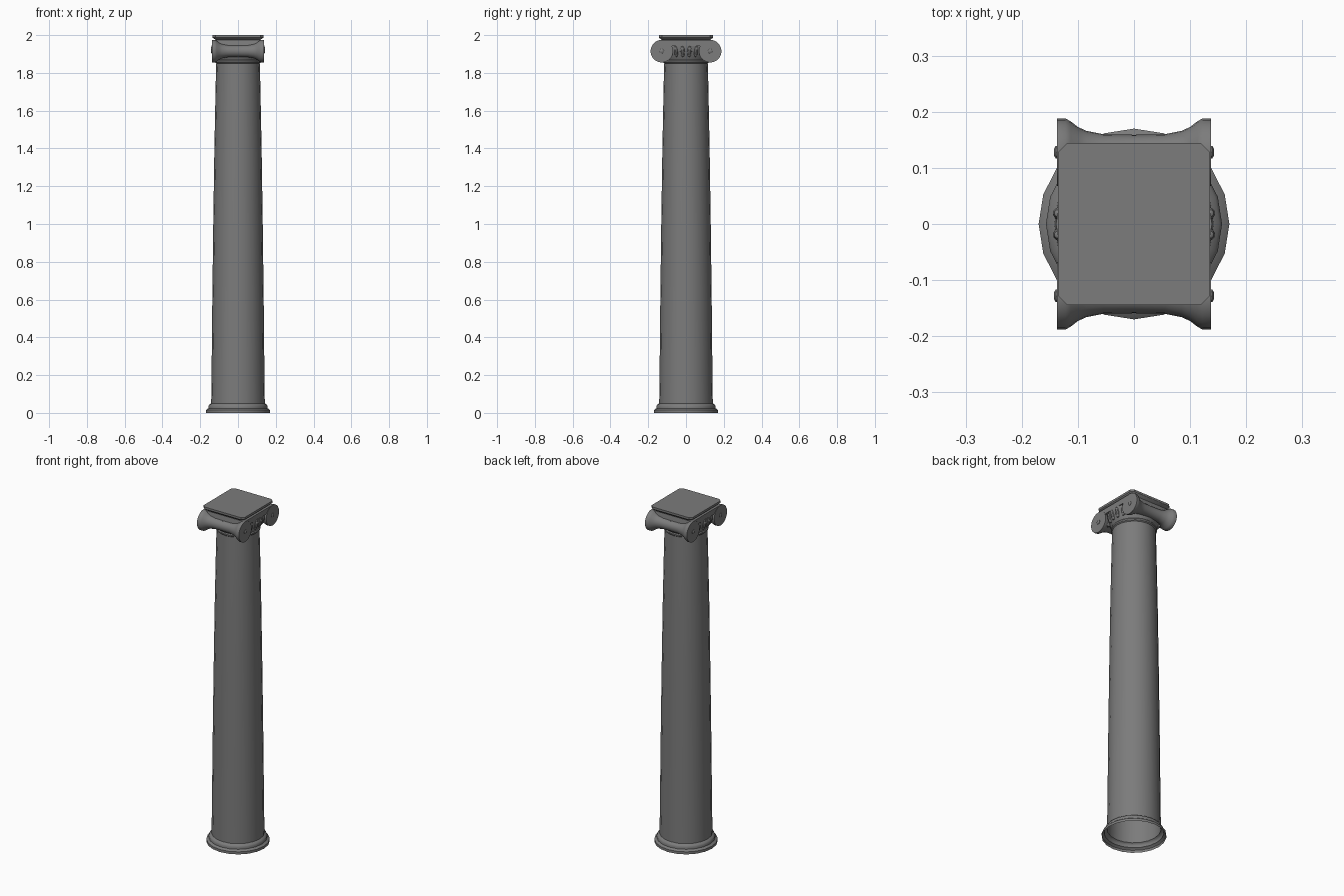
import bpy, bmesh, math
from mathutils import Matrix, Vector

old = bpy.data.objects.get("Cube")
if old:
    bpy.data.objects.remove(old, do_unlink=True)

stone = bpy.data.materials.new("grey stone")
stone.use_nodes = True
GREY = (0.2, 0.2, 0.2, 1)
stone.diffuse_color = GREY
stone.node_tree.nodes["Principled BSDF"].inputs["Base Color"].default_value = GREY


def finish(name, bm, smooth=True):
    bmesh.ops.remove_doubles(bm, verts=bm.verts, dist=1e-5)
    bmesh.ops.recalc_face_normals(bm, faces=bm.faces)
    mesh = bpy.data.meshes.new(name)
    bm.to_mesh(mesh)
    bm.free()
    mesh.materials.append(stone)
    ob = bpy.data.objects.new(name, mesh)
    bpy.context.collection.objects.link(ob)
    if smooth:
        bpy.ops.object.select_all(action='DESELECT')
        ob.select_set(True)
        bpy.context.view_layer.objects.active = ob
        bpy.ops.object.shade_smooth_by_angle(angle=math.radians(32))
    return ob


def lathe(name, profile, sides=20, matrix=Matrix()):
    """Revolve (radius, height) points about z, then place the result."""
    bm = bmesh.new()
    rings = []
    for r, z in profile:
        rings.append([bm.verts.new(matrix @ Vector((r * math.cos(a), r * math.sin(a), z)))
                      for a in (math.tau * i / sides for i in range(sides))])
    for low, high in zip(rings, rings[1:]):
        for i in range(sides):
            j = (i + 1) % sides
            bm.faces.new((low[i], low[j], high[j], high[i]))
    return finish(name, bm)


def prism(name, outline, x0, x1):
    """Extrude a (y, z) outline along x."""
    bm = bmesh.new()
    face = bm.faces.new([bm.verts.new((x0, y, z)) for y, z in outline])
    new = bmesh.ops.extrude_face_region(bm, geom=[face])["geom"]
    bmesh.ops.translate(bm, vec=(x1 - x0, 0, 0),
                        verts=[v for v in new if isinstance(v, bmesh.types.BMVert)])
    return finish(name, bm)


# Hollow base and tapering shaft
lathe("base_moulding", [(0.17, 0), (0.17, 0.015), (0.164, 0.02), (0.157, 0.024),
                        (0.157, 0.036), (0.152, 0.044), (0.142, 0.05)])
lathe("shaft", [(0.142, 0.045), (0.14, 0.2), (0.136, 0.6), (0.131, 1.0),
                (0.125, 1.4), (0.118, 1.75), (0.115, 1.852)])
# Neck ring and flared bowl of the capital
lathe("neck_ring", [(0.115, 1.85), (0.121, 1.855), (0.122, 1.863), (0.117, 1.869)])
lathe("echinus", [(0.117, 1.867), (0.124, 1.88), (0.133, 1.905),
                  (0.139, 1.93), (0.139, 1.945), (0, 1.945)])

# Scroll bolsters, waisted in the middle, lying along x
CY, CZ, HALF = 0.128, 1.915, 0.137
half = [(0.031, 0.0), (0.032, 0.055), (0.038, 0.085), (0.045, 0.1),
        (0.055, 0.113), (0.06, 0.122), (0.06, HALF)]
whole = [(r, -x) for r, x in reversed(half)] + half[1:]
whole = [(0, -HALF)] + whole + [(0, HALF)]
along_x = Matrix.Rotation(math.pi / 2, 4, 'Y')
for side, tag in ((-1, "front"), (1, "back")):
    lathe(tag + "_bolster", whole, 20,
          Matrix.Translation((0, side * CY, CZ)) @ along_x)
    for sx, hand in ((-1, "right"), (1, "left")):
        lathe(f"{tag}_{hand}_scroll_eye",
              [(0.012, 0.13), (0.012, 0.139), (0.008, 0.142), (0, 0.143)], 10,
              Matrix.Translation((0, side * CY, CZ)) @
              Matrix.Rotation(sx * math.pi / 2, 4, 'Y'))

# Band joining the scrolls, with a lower edge curving down into them
right_half = [(0.08, 1.88), (0.075, 1.91), (0.086, 1.935), (0.07, 1.943)]
outline = [(CY, 1.975), (CY, 1.89)] + right_half
outline += [(-y, z) for y, z in reversed(outline)]
for sx, hand in ((-1, "right"), (1, "left")):
    prism(hand + "_scroll_band", outline, sx * 0.1, sx * 0.135)
    # Row of egg shapes on the bowl below the band
    for k, a in enumerate((-24, -8, 8, 24)):
        bm = bmesh.new()
        bmesh.ops.create_uvsphere(bm, u_segments=10, v_segments=6, radius=1)
        place = (Matrix.Rotation(math.radians(a) + (math.pi if sx < 0 else 0), 4, 'Z') @
                 Matrix.Translation((0.131, 0, 1.913)) @
                 Matrix.Rotation(math.radians(14), 4, 'Y') @
                 Matrix.Diagonal((0.013, 0.013, 0.03, 1)))
        bmesh.ops.transform(bm, matrix=place, verts=bm.verts)
        finish(f"{hand}_egg_{k + 1}", bm)

# Core block between the bolsters, under the abacus
prism("capital_core", [(-0.135, 1.94), (0.135, 1.94), (0.13, 1.974), (-0.13, 1.974)],
      -0.122, 0.122)

# Abacus: stacked cut-corner outlines
bm = bmesh.new()
rings = []
for hx, hy, z in ((0.117, 0.126, 1.97), (0.122, 0.131, 1.978),
                  (0.133, 0.142, 1.985), (0.135, 0.144, 1.988), (0.135, 0.144, 2.0)):
    c = 0.016
    quarter = [(hx, hy - c), (hx - c, hy)]
    ring = quarter + [(-x, y) for x, y in reversed(quarter)]
    ring += [(-x, -y) for x, y in ring]
    rings.append([bm.verts.new((x, y, z)) for x, y in ring])
for low, high in zip(rings, rings[1:]):
    for i in range(8):
        j = (i + 1) % 8
        bm.faces.new((low[i], low[j], high[j], high[i]))
bm.faces.new(rings[0])
bm.faces.new(rings[-1])
finish("abacus", bm)
